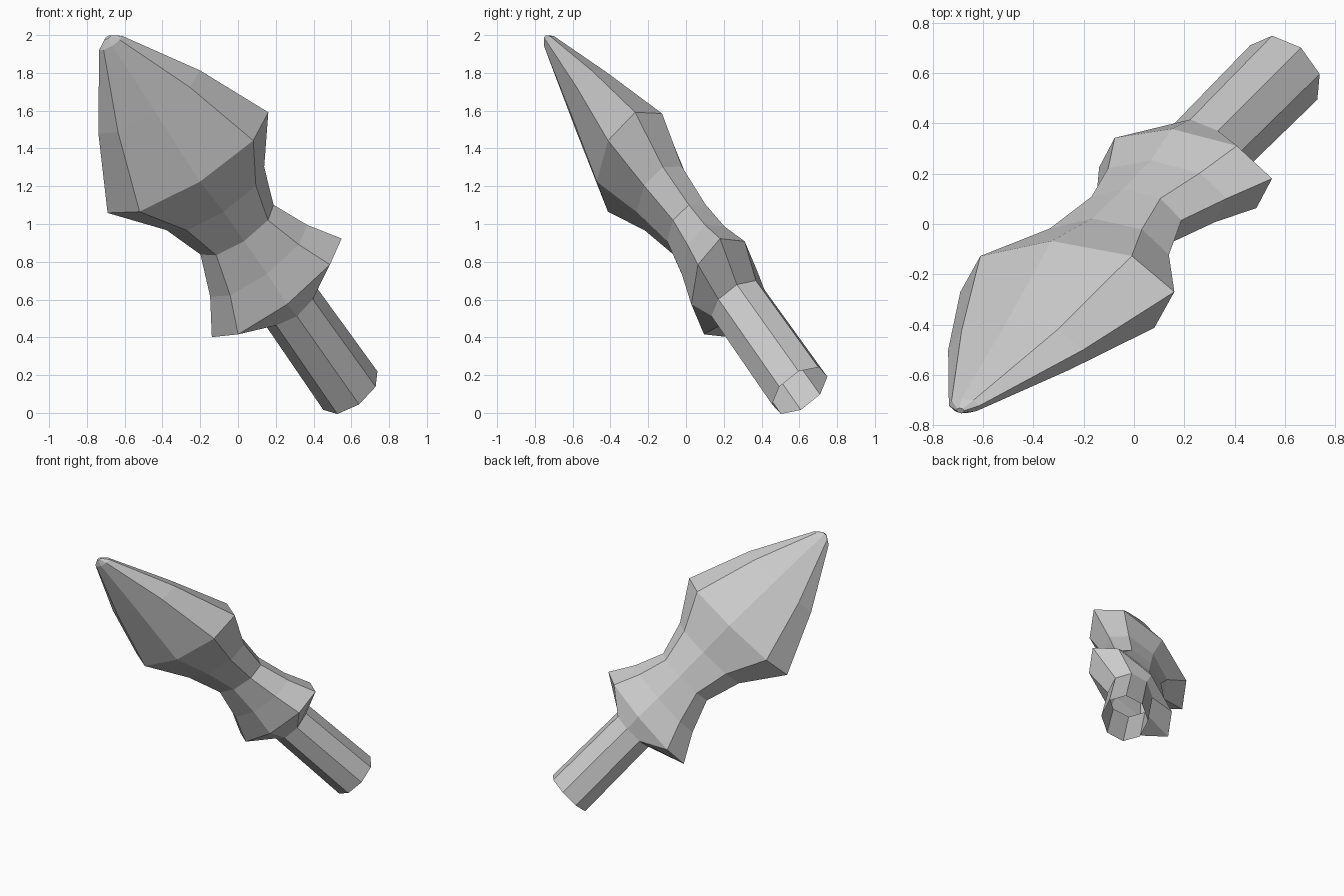
import bpy, bmesh, math
from mathutils import Vector

if "Cube" in bpy.data.objects:
    bpy.data.objects.remove(bpy.data.objects["Cube"])

# Frame of the tilted spear head: thickness, width and long axis
thick = Vector((0.27, -0.86, -0.43)).normalized()
wide = Vector((0.848, 0.0, 0.53))
wide = (wide - thick * wide.dot(thick)).normalized()
up = thick.cross(wide).normalized()

metal = bpy.data.materials.new("grey metal")
metal.diffuse_color = (0.6, 0.6, 0.6, 1)
metal.use_nodes = True
metal.node_tree.nodes["Principled BSDF"].inputs["Base Color"].default_value = metal.diffuse_color

SIDES = 8

# Cross-sections from tip to handle end: centre, half width, half thickness, tilt in degrees
sections = [
    ((-0.690, -0.742, 1.988), 0.018, 0.012, 0),    # point
    ((-0.675, -0.722, 1.958), 0.072, 0.035, 0),
    ((-0.470, -0.500, 1.645), 0.317, 0.130, 0),
    ((-0.265, -0.270, 1.325), 0.502, 0.235, 0),    # widest blade
    ((-0.120, -0.120, 1.135), 0.308, 0.165, 1),
    ((-0.005, 0.020, 0.970), 0.234, 0.140, 2.5),   # neck
    ((0.110, 0.115, 0.805), 0.320, 0.160, 5),
    ((0.205, 0.203, 0.662), 0.432, 0.203, 6),      # widest guard
    ((0.268, 0.275, 0.582), 0.168, 0.163, 4),      # handle top
    ((0.595, 0.602, 0.118), 0.176, 0.170, 4),      # open handle end
]


def ring(bm, centre, w, t, tilt):
    a = math.radians(tilt)
    side = wide * math.cos(a) + up * math.sin(a)
    verts = []
    for i in range(SIDES):
        ang = 2 * math.pi * i / SIDES
        offset = side * (w * math.cos(ang)) + thick * (t * math.sin(ang))
        verts.append(bm.verts.new(Vector(centre) + offset))
    return verts


def loft(name, rows, cap=False):
    bm = bmesh.new()
    rings = [ring(bm, *row) for row in rows]
    for a, b in zip(rings, rings[1:]):
        for i in range(SIDES):
            j = (i + 1) % SIDES
            bm.faces.new((a[i], b[i], b[j], a[j]))
    if cap:
        bm.faces.new(rings[0])
    # Turn the whole shell outward
    mid = sum((Vector(r[0]) for r in rows[-2:]), Vector()) / 2
    bm.normal_update()
    bm.faces.ensure_lookup_table()
    test = bm.faces[(len(rows) - 2) * SIDES]
    if test.normal.dot(test.calc_center_median() - mid) < 0:
        bmesh.ops.reverse_faces(bm, faces=bm.faces[:])
    bmesh.ops.recalc_face_normals(bm, faces=bm.faces[:]) if cap else None
    mesh = bpy.data.meshes.new(name)
    bm.to_mesh(mesh)
    bm.free()
    mesh.materials.append(metal)
    obj = bpy.data.objects.new(name, mesh)
    bpy.context.collection.objects.link(obj)
    return obj


# Leaf blade, flared guard and hollow handle share their border sections
loft("blade", sections[:6], cap=True)
loft("guard", sections[5:9])
loft("handle", sections[8:])
